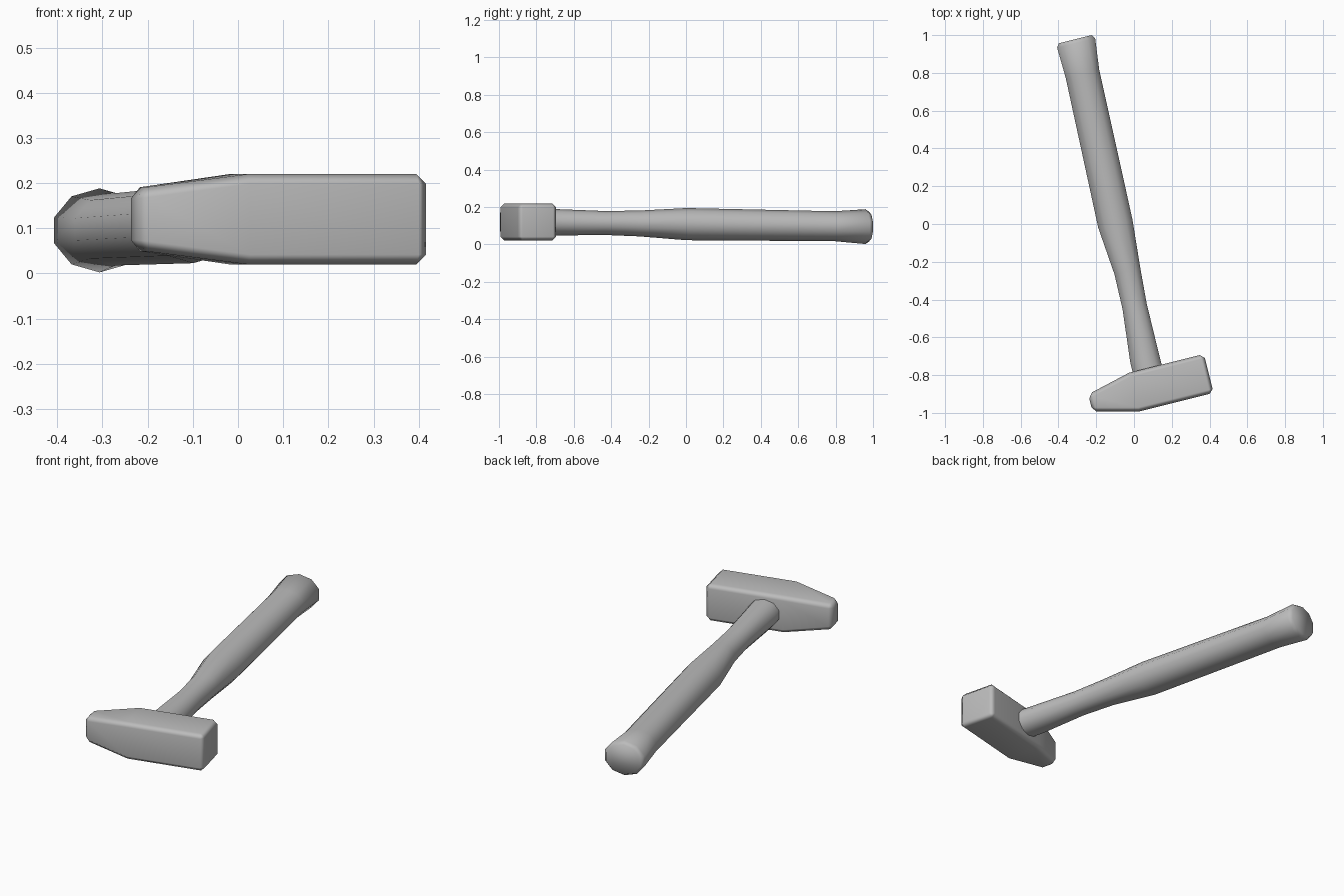
import bpy
import bmesh
from math import sin, cos, pi, radians
from mathutils import Matrix

cube = bpy.data.objects.get("Cube")
if cube:
    bpy.data.objects.remove(cube, do_unlink=True)

# One plain grey for the whole tool
grey = bpy.data.materials.new("plain_grey")
grey.use_nodes = True
colour = (0.5, 0.5, 0.5, 1)
grey.diffuse_color = colour
grey.node_tree.nodes["Principled BSDF"].inputs["Base Color"].default_value = colour

# Tool frame: x along the head, y along the handle
placement = Matrix.Translation((0, -0.89, 0)) @ Matrix.Rotation(radians(14), 4, 'Z')


def loft(rings):
    """Skin closed rings of points and cap both ends."""
    bm = bmesh.new()
    loops = [[bm.verts.new(p) for p in ring] for ring in rings]
    n = len(loops[0])
    for a, b in zip(loops, loops[1:]):
        for i in range(n):
            j = (i + 1) % n
            bm.faces.new((a[i], a[j], b[j], b[i]))
    bm.faces.new(loops[0])
    bm.faces.new(loops[-1])
    bmesh.ops.recalc_face_normals(bm, faces=bm.faces)
    return bm


def finish(bm, name):
    """Turn the bmesh into a placed, smooth-shaded object."""
    bm.transform(placement)
    mesh = bpy.data.meshes.new(name)
    bm.to_mesh(mesh)
    bm.free()
    mesh.materials.append(grey)
    obj = bpy.data.objects.new(name, mesh)
    bpy.context.collection.objects.link(obj)
    bpy.ops.object.select_all(action='DESELECT')
    obj.select_set(True)
    bpy.context.view_layer.objects.active = obj
    bpy.ops.object.shade_smooth_by_angle(angle=radians(65))
    return obj


# Head: square block tapering to a blunt tip, with softened edges
# (position, half width, half height)
sections = [(-0.238, 0.047, 0.068), (0.0, 0.106, 0.1), (0.408, 0.106, 0.1)]
corners = [(-1, -1), (1, -1), (1, 1), (-1, 1)]
bm = loft([[(x, w * a, 0.12 + h * b) for a, b in corners] for x, w, h in sections])
edges = [e for e in bm.edges if e.calc_face_angle(0) > radians(40)]
bmesh.ops.bevel(bm, geom=edges, offset=0.022, offset_type='OFFSET', segments=1,
                profile=0.5, affect='EDGES')
head = finish(bm, "hammer_head")
head.modifiers.new("Weighted Normal", 'WEIGHTED_NORMAL').keep_sharp = True

# Handle: ten-sided grip with a narrow neck and flared, chamfered end
# (position, centre, half width, half height)
profile = [
    (0.00, 0.098, 0.084, 0.072),
    (0.16, 0.098, 0.083, 0.071),
    (0.44, 0.113, 0.069, 0.064),
    (0.63, 0.121, 0.074, 0.069),
    (0.89, 0.120, 0.098, 0.086),
    (1.70, 0.143, 0.096, 0.080),
    (1.868, 0.150, 0.109, 0.093),
    (1.888, 0.150, 0.094, 0.080),
]
sides = 10
rings = []
for y, c, w, h in profile:
    mid = 0.121 - 0.0137 * y
    angles = [pi / 2 + 2 * pi * i / sides for i in range(sides)]
    rings.append([(c + w * cos(t), y, mid + h * sin(t)) for t in angles])
finish(loft(rings), "hammer_handle")
